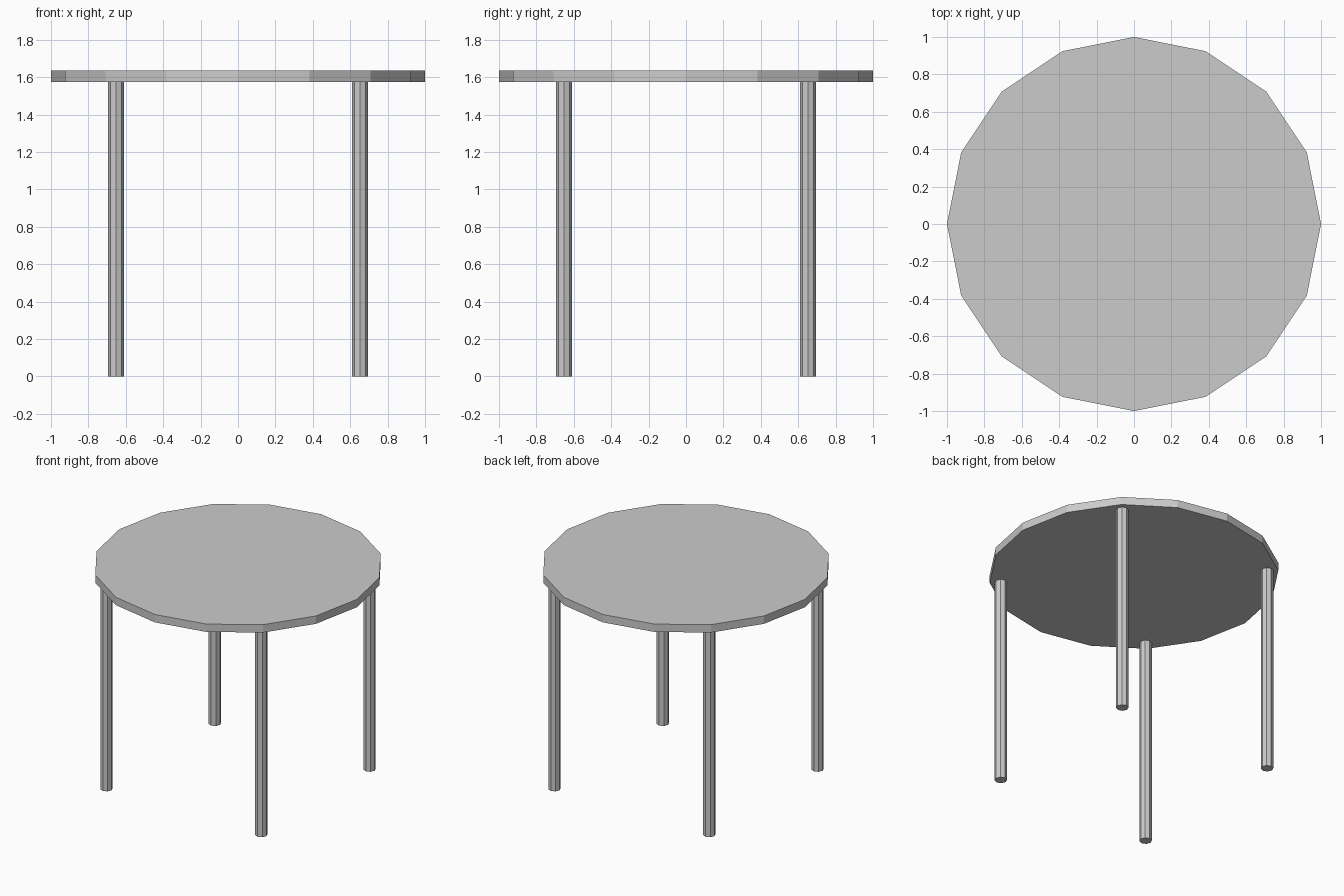
import bpy

if "Cube" in bpy.data.objects:
    bpy.data.objects.remove(bpy.data.objects["Cube"])

TOP_Z, UNDER_Z = 1.635, 1.575
LEG_POS, LEG_R = 0.652, 0.043


def cylinder(name, sides, radius, z0, z1, x=0, y=0):
    bpy.ops.mesh.primitive_cylinder_add(
        vertices=sides, radius=radius, depth=z1 - z0,
        location=(x, y, (z0 + z1) / 2))
    bpy.context.object.name = name


# Sixteen-sided round top
cylinder("table_top", 16, 1.0, UNDER_Z, TOP_Z)

# Four straight legs
for side, sx in (("left", -1), ("right", 1)):
    for end, sy in (("front", -1), ("back", 1)):
        cylinder(f"{end}_{side}_leg", 8, LEG_R, 0, UNDER_Z,
                 sx * LEG_POS, sy * LEG_POS)
